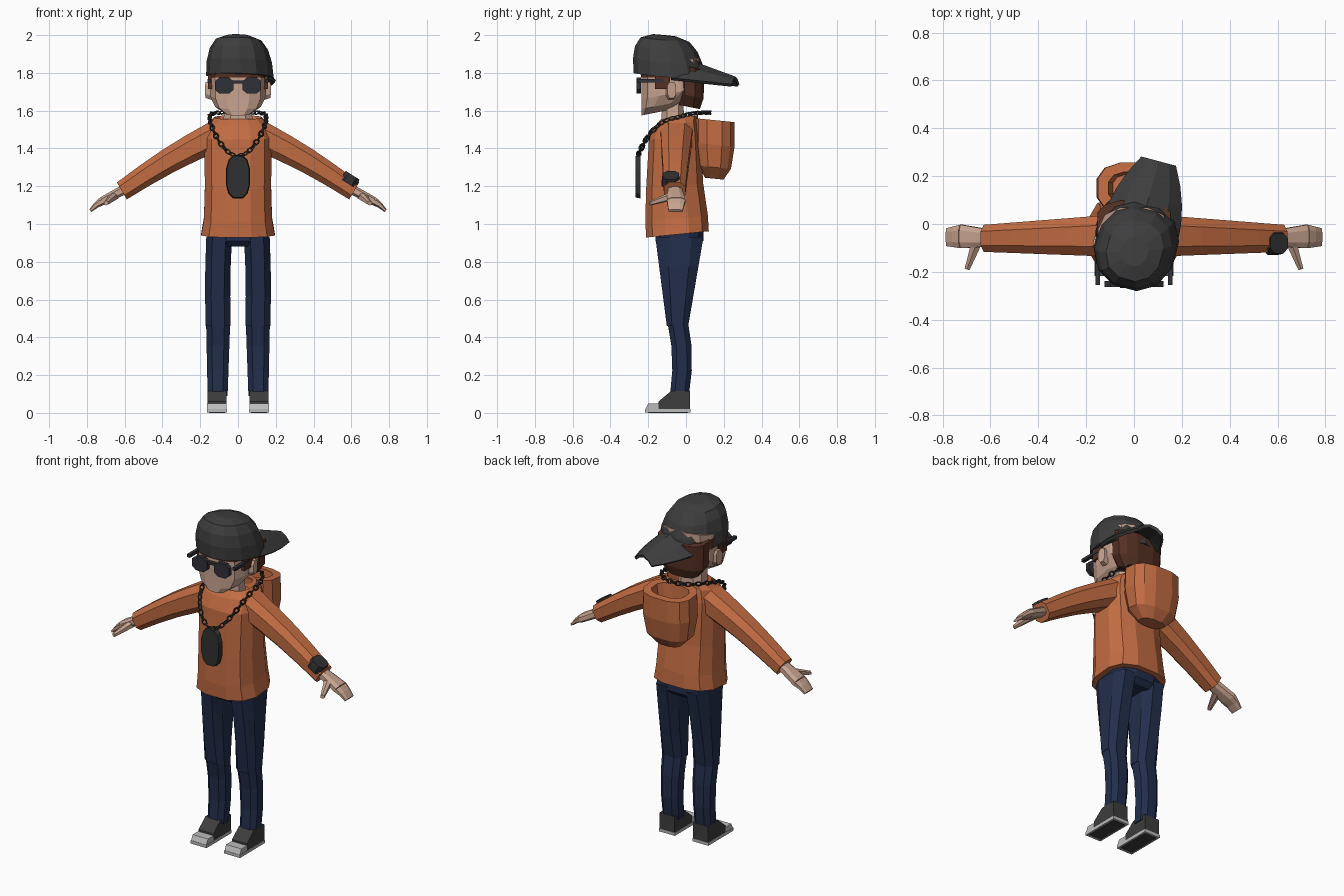
import bpy, bmesh, math
from mathutils import Vector as V, Matrix

cube = bpy.data.objects.get("Cube")
if cube:
    bpy.data.objects.remove(cube)


def material(name, red, green, blue):
    mat = bpy.data.materials.new(name)
    mat.use_nodes = True
    colour = (red, green, blue, 1)
    mat.diffuse_color = colour
    mat.node_tree.nodes["Principled BSDF"].inputs["Base Color"].default_value = colour
    return mat


def grey(name, value):
    return material(name, value, value, value)


orange = material("orange cloth", .54, .15, .055)
navy = material("navy denim", .016, .027, .07)
skin = material("skin", .58, .37, .28)
brown = material("brown hair", .09, .03, .017)
charcoal = grey("charcoal cloth", .047)
metal = grey("dark metal", .03)
glass = material("dark lens", .03, .03, .04)
rubber = grey("light rubber", .5)


def finish(name, bm, mat):
    bmesh.ops.recalc_face_normals(bm, faces=bm.faces)
    mesh = bpy.data.meshes.new(name)
    bm.to_mesh(mesh)
    bm.free()
    mesh.materials.append(mat)
    part = bpy.data.objects.new(name, mesh)
    bpy.context.collection.objects.link(part)
    return part


def soft(value, power):
    return math.copysign(abs(value) ** power, value)


def ring(centre, u, v, sides, power):
    """Rounded-box cross-section spanned by the half axes u and v."""
    angles = [math.tau * (i + .5) / sides for i in range(sides)]
    return [V(centre) + u * soft(math.cos(a), power) + v * soft(math.sin(a), power)
            for a in angles]


def loft(name, mat, rings):
    bm = bmesh.new()
    rows = [[bm.verts.new(point) for point in r] for r in rings]
    for low, high in zip(rows, rows[1:]):
        for i in range(len(low)):
            bm.faces.new((low[i - 1], low[i], high[i], high[i - 1]))
    bm.faces.new(rows[0])
    bm.faces.new(rows[-1])
    return finish(name, bm, mat)


def stack(name, mat, levels, x=0, tilt=0, sides=12, power=.75):
    """Loft level rings given as height, y centre, half width, half depth."""
    return loft(name, mat, [
        ring((x, y, z), V((width, 0, 0)), V((0, depth, depth * tilt)), sides, power)
        for z, y, width, depth in levels])


def block(name, mat, levels, x=0):
    return stack(name, mat, levels, x, sides=4, power=0)


def tube(name, mat, start, end, start_size, end_size,
         width_axis=(0, 1, 0), bow=(0, 0, 0), steps=3, sides=8):
    """Tapered limb or plate; each size is half thickness, half width."""
    start, end, across = V(start), V(end), V(width_axis)
    thick = across.cross(end - start).normalized()
    rings = []
    for i in range(steps + 1):
        t = i / steps
        size = V(start_size).lerp(V(end_size), t)
        centre = start.lerp(end, t) + V(bow) * math.sin(math.pi * t)
        rings.append(ring(centre, thick * size.x, across * size.y, sides, .75))
    return loft(name, mat, rings)


# Sweater body with an inward collar, hanging hood, hips
stack("sweater_body", orange, [
    (.945, -.045, .2, .17), (1.03, -.05, .185, .17), (1.2, -.06, .18, .155),
    (1.46, -.06, .183, .14), (1.53, -.05, .165, .117),
    (1.565, -.035, .125, .1), (1.5, -.04, .1, .08)], tilt=.1)
stack("hood", orange, [
    (1.24, .15, .08, .05), (1.3, .15, .14, .09), (1.42, .15, .16, .11),
    (1.55, .15, .155, .11), (1.55, .15, .11, .07), (1.4, .15, .09, .06)], tilt=-.1)
stack("hips", navy, [(.88, -.035, .13, .1), (.91, -.035, .165, .13), (1, -.035, .165, .13)])

# Head, with the face kept on one vertical plane
face = -.238
stack("head", skin, [(z, face + depth, width, depth) for z, width, depth in (
    (1.59, .07, .08), (1.63, .125, .115), (1.69, .152, .155), (1.85, .155, .155))],
    tilt=.2, power=.7)
stack("neck", skin, [(1.48, -.07, .085, .065), (1.66, -.07, .075, .06)], sides=8)
stack("back_hair", brown, [(1.62, .015, .105, .06), (1.68, .02, .15, .075),
                           (1.83, .02, .157, .08)], tilt=-.2)
stack("hairline", brown, [(z, face + .155, .158, .158) for z in (1.775, 1.83)], power=.7)

# Backward cap, turned slightly to its left
crown_rings = []
for degrees in range(0, 90, 21):
    a = math.radians(degrees)
    shrink = math.sqrt(math.cos(a))
    crown_rings.append((1.78 + .22 * math.sin(a), -.03 * math.sin(a),
                        .175 * shrink, .19 * shrink))
crown = stack("cap_crown", charcoal, crown_rings, tilt=-.1, power=.88)

bm = bmesh.new()
rows = []
for i in range(5):
    t = i / 4
    half, ridge, edge = .165 - .09 * t ** 2, 1.89 - .11 * t, 1.775 - .035 * t
    rows.append([bm.verts.new((half * u, .05 + .31 * t, ridge + (edge - ridge) * u * u))
                 for u in (-1, -.6, 0, .6, 1)])
for near, far in zip(rows, rows[1:]):
    for i in range(4):
        bm.faces.new((near[i], near[i + 1], far[i + 1], far[i]))
brim = finish("cap_brim", bm, charcoal)
brim.modifiers.new("thickness", "SOLIDIFY").thickness = .018
for part in (crown, brim):
    part.matrix_world = (Matrix.Translation((.01, -.085, 0))
                         @ Matrix.Rotation(math.radians(-15), 4, "Z"))

# Paired parts
upright = (0, 0, 1)
for side, s in (("left", 1), ("right", -1)):
    # Arm and hand
    wrist, knuckles = (s * .615, -.06, 1.175), (s * .72, -.052, 1.12)
    tube(side + "_sleeve", orange, (s * .12, -.05, 1.465), wrist,
         (.085, .09), (.055, .06), bow=(0, 0, .015), steps=4)
    tube(side + "_palm", skin, (s * .58, -.06, 1.195), knuckles, (.028, .035), (.024, .052))
    tube(side + "_fingers", skin, knuckles, (s * .782, -.055, 1.07),
         (.024, .052), (.009, .04), bow=(0, 0, .005), steps=2)
    tube(side + "_thumb", skin, (s * .655, -.07, 1.15), (s * .698, -.19, 1.11),
         (.025, .025), (.012, .012), width_axis=upright, steps=2, sides=6)

    # Trouser leg, bent backwards at the calf
    knee = (s * .105, -.045, .46)
    tube(side + "_thigh", navy, (s * .1, -.035, .93), knee, (.072, .135), (.07, .06),
         bow=(s * .005, 0, 0))
    tube(side + "_calf", navy, (s * .105, -.045, .49), (s * .108, -.035, .09),
         (.068, .058), (.056, .053), bow=(0, .02, 0))

    # Shoe
    x = s * .112
    block(side + "_shoe_upper", charcoal, [(.02, -.065, .05, .086), (.06, -.063, .05, .083),
                                           (.115, -.03, .05, .05)], x)
    block(side + "_shoe_toe", rubber, [(.02, -.18, .051, .035), (.05, -.173, .051, .027)], x)
    block(side + "_shoe_sole", rubber, [(z, -.097, .053, .12) for z in (.002, .02)], x)
    block(side + "_shoe_tread", charcoal, [(z, -.095, .042, .105) for z in (0, .004)], x)

    # Ear, sideburn and sunglasses
    tube(side + "_ear", skin, (s * .14, -.08, 1.705), (s * .17, -.075, 1.71),
         (.03, .05), (.025, .045), width_axis=upright, steps=1)
    block(side + "_sideburn", brown, [(z, -.125, .013, .04) for z in (1.715, 1.8)], s * .146)
    tube(side + "_lens", glass, (s * .073, -.263, 1.733), (s * .073, face, 1.733),
         (.053, .045), (.053, .045), width_axis=upright, steps=1)
    block(side + "_glasses_arm", glass, [(z, -.188, .01, .068) for z in (1.75, 1.768)], s * .152)
block("glasses_bridge", glass, [(z, -.247, .03, .01) for z in (1.745, 1.76)])

# Wristwatch on top of the left sleeve
tube("wristwatch", metal, (.58, -.08, 1.215), (.607, -.08, 1.258),
     (.052, .052), (.045, .045), bow=(.004, 0, .006), steps=2)

# Neck chain of alternating oval links, dipping towards the front
bpy.ops.mesh.primitive_torus_add(major_segments=8, minor_segments=4,
                                 major_radius=.014, minor_radius=.005)
link = bpy.context.object
bm = bmesh.new()
samples = 400
spacing = .028
last, quarter_turns = None, 0
for i in range(samples):
    a = math.tau * i / samples
    dip = ((1 + math.cos(a)) / 2) ** 3
    point = V((.15 * math.sin(a), -.065 - .19 * soft(math.cos(a), .75), 1.59 - .23 * dip))
    if last is None:
        last = point
    step = point - last
    if step.length >= spacing:
        piece = link.data.copy()
        piece.transform(Matrix.Translation((point + last) / 2)
                        @ step.to_track_quat("X", "Z").to_matrix().to_4x4()
                        @ Matrix.Rotation(math.pi * (quarter_turns + .5) / 2, 4, "X")
                        @ Matrix.Diagonal((1.25, .85, 1, 1)))
        bm.from_mesh(piece)
        bpy.data.meshes.remove(piece)
        last = point
        quarter_turns += 1
bpy.data.objects.remove(link)
finish("neck_chain", bm, metal)

# Plain medallion
tube("pendant", metal, (0, -.24, 1.25), (0, -.268, 1.25), (.065, .118), (.06, .112),
     width_axis=upright, steps=1, sides=12)
